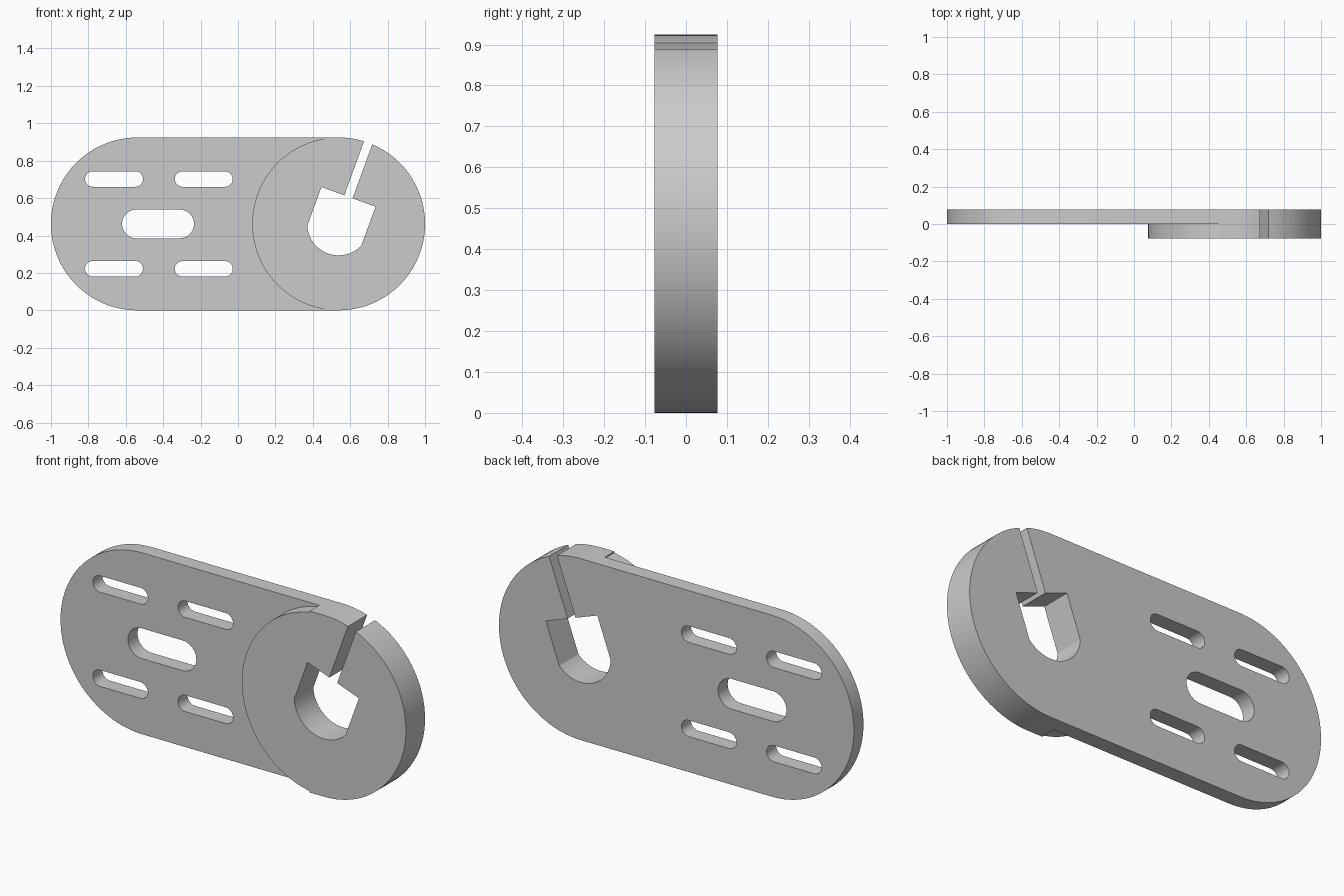
import bpy, bmesh, math

if "Cube" in bpy.data.objects:
    bpy.data.objects.remove(bpy.data.objects["Cube"])

R = 0.462      # end radius, also half the height
CX = 0.538     # end centres at +/- CX
T = 0.077      # thickness of each layer

grey = bpy.data.materials.new("light_grey")
grey.use_nodes = True
colour = (0.6, 0.6, 0.6, 1)
grey.diffuse_color = colour
grey.node_tree.nodes["Principled BSDF"].inputs["Base Color"].default_value = colour


def arc(cx, cz, r, start, end, steps):
    angles = [math.radians(start + (end - start) * i / steps) for i in range(steps + 1)]
    return [(cx + r * math.cos(a), cz + r * math.sin(a)) for a in angles]


def stadium(x0, x1, cz, r, steps):
    """Outline of a slot with round ends, from x0 to x1."""
    return arc(x1 - r, cz, r, -90, 90, steps) + arc(x0 + r, cz, r, 90, 270, steps)


def prism(name, outline, y0, y1):
    """Extrude an x-z outline from y0 to y1."""
    bm = bmesh.new()
    face = bm.faces.new([bm.verts.new((x, y0, z)) for x, z in outline])
    side = bmesh.ops.extrude_face_region(bm, geom=[face])["geom"]
    moved = [v for v in side if isinstance(v, bmesh.types.BMVert)]
    bmesh.ops.translate(bm, verts=moved, vec=(0, y1 - y0, 0))
    bmesh.ops.recalc_face_normals(bm, faces=bm.faces)
    mesh = bpy.data.meshes.new(name)
    bm.to_mesh(mesh)
    bm.free()
    mesh.materials.append(grey)
    obj = bpy.data.objects.new(name, mesh)
    bpy.context.collection.objects.link(obj)
    return obj


def cut(target, name, outline, y0=-0.3, y1=0.3):
    cutter = prism(name, outline, y0, y1)
    cutter.hide_render = True
    bpy.context.view_layer.objects.active = target
    mod = target.modifiers.new(name, "BOOLEAN")
    mod.operation, mod.solver, mod.object = "DIFFERENCE", "EXACT", cutter
    bpy.ops.object.modifier_apply(modifier=mod.name)
    bpy.data.objects.remove(cutter)


# Round-ended body at full thickness
plate = prism("clamp_plate", stadium(-1, 1, R, R, 64), -T, T)

# Step in the front face, leaving the raised disc
step = arc(CX, R, R, 100, 260, 80)
step += [(step[-1][0], -0.3), (-1.3, -0.3), (-1.3, 1.3), (step[0][0], 1.3)]
cut(plate, "front_step", step, -0.3, 0)

# Mounting slots
for x0 in (-0.818, -0.338):
    for cz in (R - 0.24, R + 0.24):
        cut(plate, "small_slot", stadium(x0, x0 + 0.31, cz, 0.0415, 16))
cut(plate, "middle_slot", stadium(-0.62, -0.235, R, 0.077, 24))

# Tilted shaft hole with flat sides and a clamping slit
half, r, slit = 0.154, 0.168, 0.0235
edge = math.degrees(math.acos(half / r))
keyhole = arc(0, 0, r, 180 + edge, 360 - edge, 32)
keyhole += [(half, half), (slit, half), (slit, 0.7), (-slit, 0.7), (-slit, half), (-half, half)]
s, c = math.sin(math.radians(20)), math.cos(math.radians(20))
cut(plate, "shaft_hole", [(CX + v * c + u * s, R - v * s + u * c) for v, u in keyhole])

# Smooth round walls, sharp rims
bpy.ops.object.select_all(action="DESELECT")
plate.select_set(True)
bpy.context.view_layer.objects.active = plate
bpy.ops.object.shade_smooth_by_angle(angle=math.radians(25))
